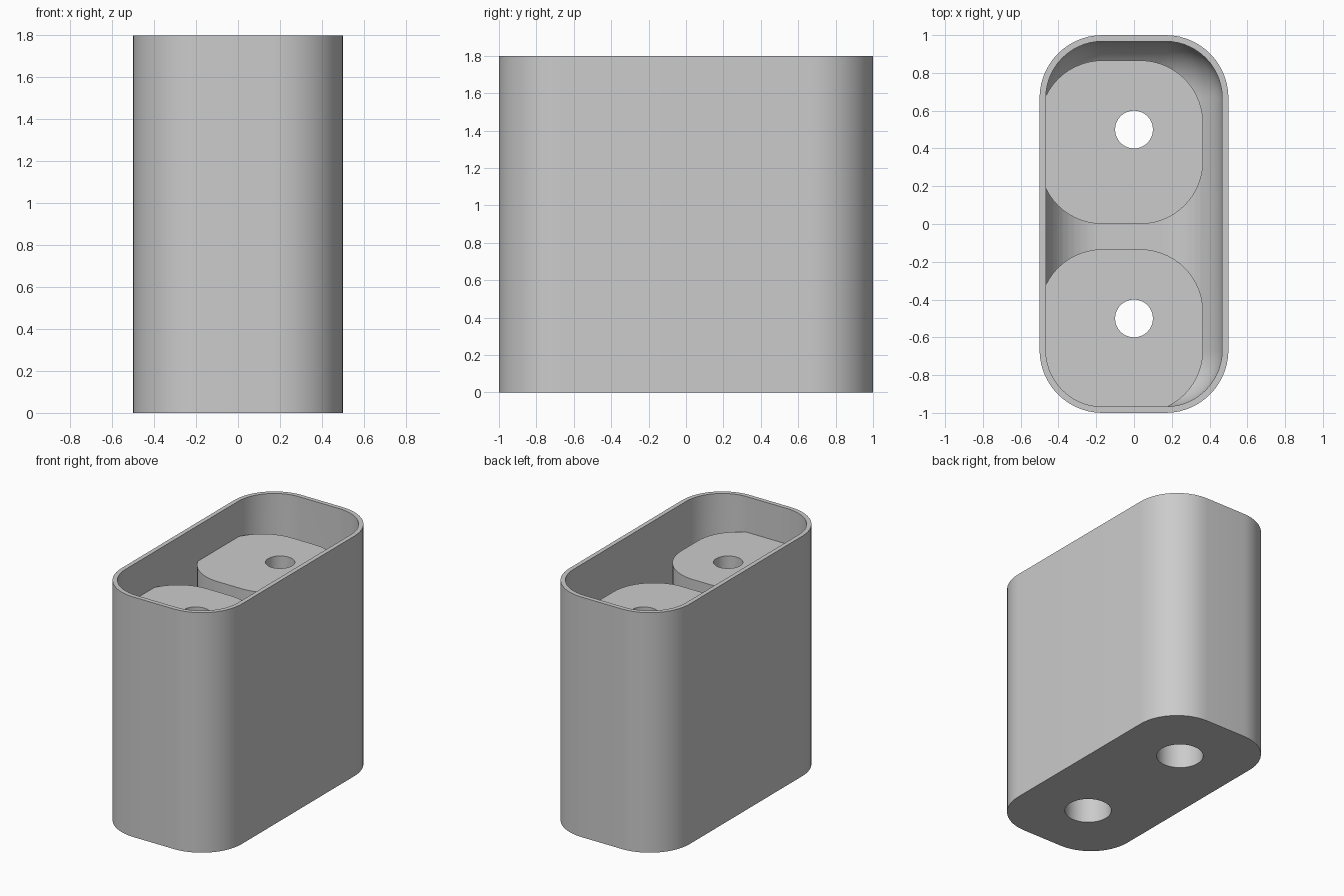
import bpy, bmesh, math

if "Cube" in bpy.data.objects:
    bpy.data.objects.remove(bpy.data.objects["Cube"])

HEIGHT, CORNER, WALL = 1.8, 0.333, 0.033
FLOOR, FILLET = 0.033, 0.29
BOSS_TOP, BOSS_HALF, SHIFT = 1.533, 0.433, -0.067


def rounded_ring(cx, cy, hx, hy, r, z, steps=14):
    """Outline of a rounded rectangle at height z."""
    pts = []
    for k, (sx, sy) in enumerate([(1, 1), (-1, 1), (-1, -1), (1, -1)]):
        for i in range(steps + 1):
            a = math.pi / 2 * (k + i / steps)
            pts.append((cx + sx * (hx - r) + r * math.cos(a),
                        cy + sy * (hy - r) + r * math.sin(a), z))
    return pts


def circle_ring(cy, r, z, n=48):
    return [(r * math.cos(2 * math.pi * i / n),
             cy + r * math.sin(2 * math.pi * i / n), z) for i in range(n)]


def loft(name, rings):
    """Closed solid through a stack of matching rings, bottom to top."""
    bm = bmesh.new()
    loops = [[bm.verts.new(p) for p in ring] for ring in rings]
    n = len(loops[0])
    for low, high in zip(loops, loops[1:]):
        for i in range(n):
            j = (i + 1) % n
            bm.faces.new((low[i], low[j], high[j], high[i]))
    bm.faces.new(loops[0][::-1])
    bm.faces.new(loops[-1])
    bmesh.ops.recalc_face_normals(bm, faces=bm.faces)
    mesh = bpy.data.meshes.new(name)
    bm.to_mesh(mesh)
    bm.free()
    obj = bpy.data.objects.new(name, mesh)
    bpy.context.collection.objects.link(obj)
    return obj


def subtract(target, cutter):
    cutter.hide_render = True
    mod = target.modifiers.new("cut", "BOOLEAN")
    mod.operation, mod.solver, mod.object = "DIFFERENCE", "EXACT", cutter
    bpy.context.view_layer.objects.active = target
    bpy.ops.object.modifier_apply(modifier=mod.name)
    bpy.data.objects.remove(cutter)


# Outer block
body = loft("holder_body", [rounded_ring(0, 0, 0.5, 1, CORNER, z) for z in (0, HEIGHT)])

# Cavity with a rounded floor edge
rings = []
for i in range(13):
    a = math.pi / 2 * i / 12
    inset = WALL + FILLET * (1 - math.sin(a))
    z = FLOOR + FILLET * (1 - math.cos(a))
    rings.append(rounded_ring(0, 0, 0.5 - inset, 1 - inset, CORNER - inset, z))
rings.append(rounded_ring(0, 0, 0.5 - WALL, 1 - WALL, CORNER - WALL, HEIGHT + 0.1))
cavity = loft("cavity", rings)

# Two raised blocks are left standing inside the cavity
for y in (-0.5, 0.5):
    subtract(cavity, loft("raised_block", [
        rounded_ring(SHIFT, y + SHIFT, BOSS_HALF, BOSS_HALF, CORNER, z)
        for z in (-0.1, BOSS_TOP)]))
subtract(body, cavity)

# Stepped bolt holes, wide from below and narrow at the top
for y in (-0.5, 0.5):
    subtract(body, loft("bolt_hole", [
        circle_ring(y, r, z) for r, z in
        ((0.163, -0.1), (0.163, 1.4), (0.1, 1.4), (0.1, HEIGHT))]))

# Colour and shading
grey = bpy.data.materials.new("plain_grey")
grey.use_nodes = True
colour = (0.6, 0.6, 0.6, 1)
grey.diffuse_color = colour
grey.node_tree.nodes["Principled BSDF"].inputs["Base Color"].default_value = colour
body.data.materials.clear()
body.data.materials.append(grey)

bpy.ops.object.select_all(action="DESELECT")
body.select_set(True)
bpy.context.view_layer.objects.active = body
bpy.ops.object.shade_smooth_by_angle(angle=math.radians(30))
